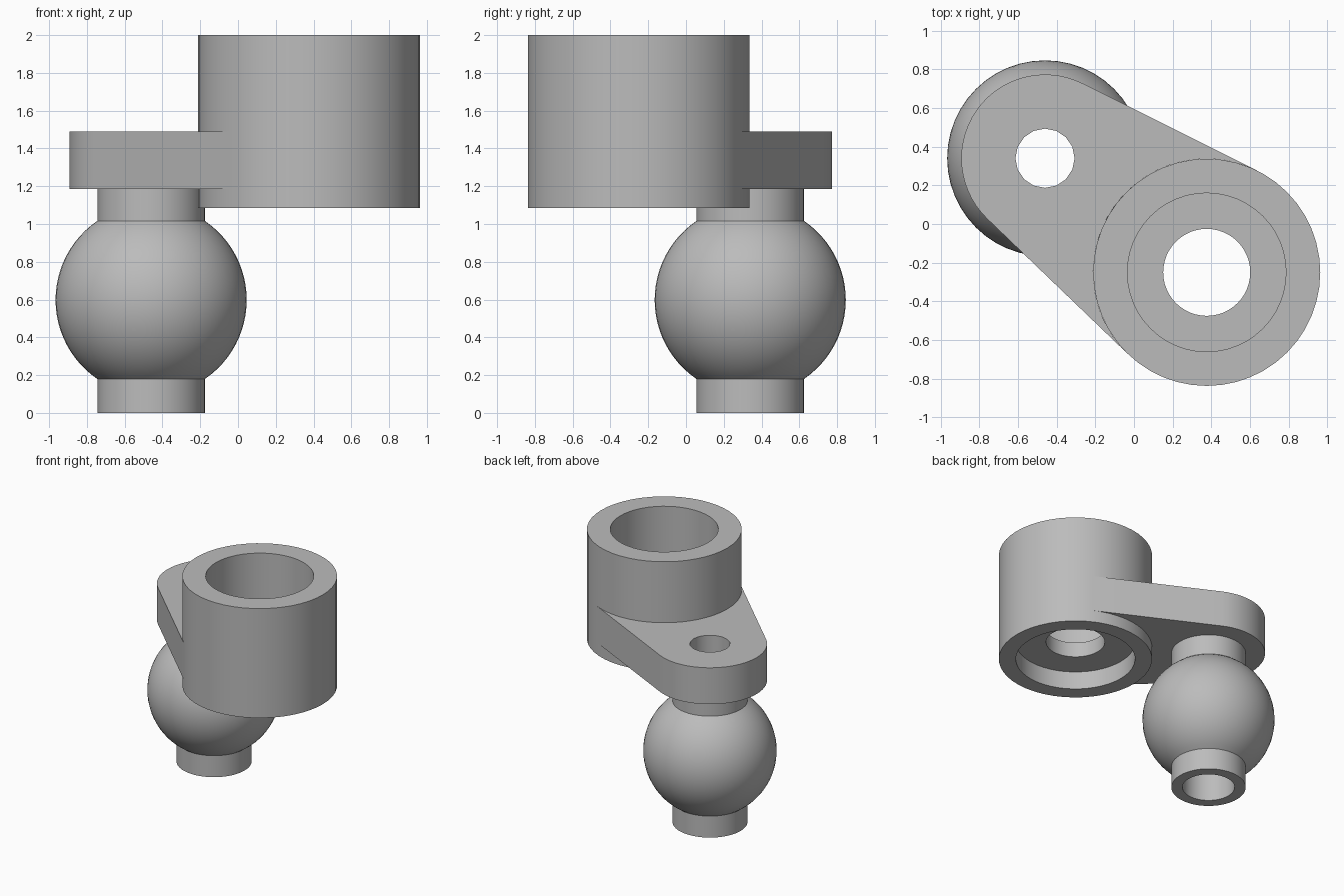
import bpy, bmesh
from math import sin, cos, pi, radians, acos, atan2, hypot, asin

cube = bpy.data.objects.get("Cube")
if cube:
    bpy.data.objects.remove(cube, do_unlink=True)

# Single plain metal colour
metal = bpy.data.materials.new("plain_grey")
metal.use_nodes = True
GREY = (0.5, 0.5, 0.5, 1)
metal.diffuse_color = GREY
metal.node_tree.nodes["Principled BSDF"].inputs["Base Color"].default_value = GREY


def finish(name, bm, location=(0, 0, 0)):
    bmesh.ops.recalc_face_normals(bm, faces=bm.faces)
    mesh = bpy.data.meshes.new(name)
    bm.to_mesh(mesh)
    bm.free()
    mesh.materials.append(metal)
    obj = bpy.data.objects.new(name, mesh)
    obj.location = location
    bpy.context.collection.objects.link(obj)
    bpy.ops.object.select_all(action='DESELECT')
    bpy.context.view_layer.objects.active = obj
    obj.select_set(True)
    bpy.ops.object.shade_smooth_by_angle(angle=radians(32))
    return obj


def lathe(name, profile, center, segments=48, closed=True):
    """Spin an (r, z) profile around a vertical axis."""
    bm = bmesh.new()
    verts = [bm.verts.new((r, 0, z)) for r, z in profile]
    pairs = list(zip(verts, verts[1:] + verts[:1]))
    if not closed:
        pairs.pop()
    edges = [bm.edges.new(p) for p in pairs]
    bmesh.ops.spin(bm, geom=verts + edges, axis=(0, 0, 1), cent=(0, 0, 0),
                   angle=2 * pi, steps=segments, use_merge=True)
    bmesh.ops.remove_doubles(bm, verts=bm.verts, dist=0.0005)
    return finish(name, bm, (*center, 0))


def arc(center, r, start, end, steps):
    angles = [start + (end - start) * i / steps for i in range(steps + 1)]
    return [(center[0] + r * cos(a), center[1] + r * sin(a)) for a in angles]


POST, SOCKET = (-0.46, 0.34), (0.376, -0.25)
ARM_R, SOCKET_R = 0.433, 0.587
ARM_LOW, ARM_TOP = 1.185, 1.49

# Socket: deep bore above, shallow recess below, pierced web between
lathe("socket", [(SOCKET_R, 1.085), (SOCKET_R, 2), (0.41, 2), (0.41, 1.36),
                 (0.225, 1.36), (0.225, 1.235), (0.457, 1.235), (0.457, 1.085)], SOCKET)

# Ball with collars and a bore
BALL_R, BALL_Z, COLLAR_R, BORE_R = 0.506, 0.598, 0.285, 0.2
reach = acos(COLLAR_R / BALL_R)
ball = [(BALL_R * cos(a), BALL_Z + BALL_R * sin(a))
        for a in (-reach + 2 * reach * i / 24 for i in range(25))]
lathe("ball_post", [(BORE_R, ARM_LOW), (BORE_R, 0), (COLLAR_R, 0)] + ball
      + [(COLLAR_R, ARM_LOW)], POST, closed=False)

# Arm: rounded end tangent to the socket wall, with a pin hole
dx, dy = SOCKET[0] - POST[0], SOCKET[1] - POST[1]
heading = atan2(dy, dx)
spread = acos((ARM_R - SOCKET_R) / hypot(dx, dy))
first, last = heading + spread, heading + 2 * pi - spread
outline = (arc(POST, ARM_R, first, last, 28)
           + arc(SOCKET, SOCKET_R, last, first, 28))
hole = arc(POST, 0.153, 0, 2 * pi, 16)[:-1]

bm = bmesh.new()
edges = []
for loop in (outline, hole):
    verts = [bm.verts.new((x, y, ARM_LOW)) for x, y in loop]
    edges += [bm.edges.new(p) for p in zip(verts, verts[1:] + verts[:1])]
bmesh.ops.triangle_fill(bm, edges=edges, use_beauty=True)
base = list(bm.faces)
raised = bmesh.ops.extrude_face_region(bm, geom=base, use_keep_orig=True)
bmesh.ops.translate(bm, vec=(0, 0, ARM_TOP - ARM_LOW),
                    verts=[g for g in raised["geom"] if isinstance(g, bmesh.types.BMVert)])
finish("arm", bm)
